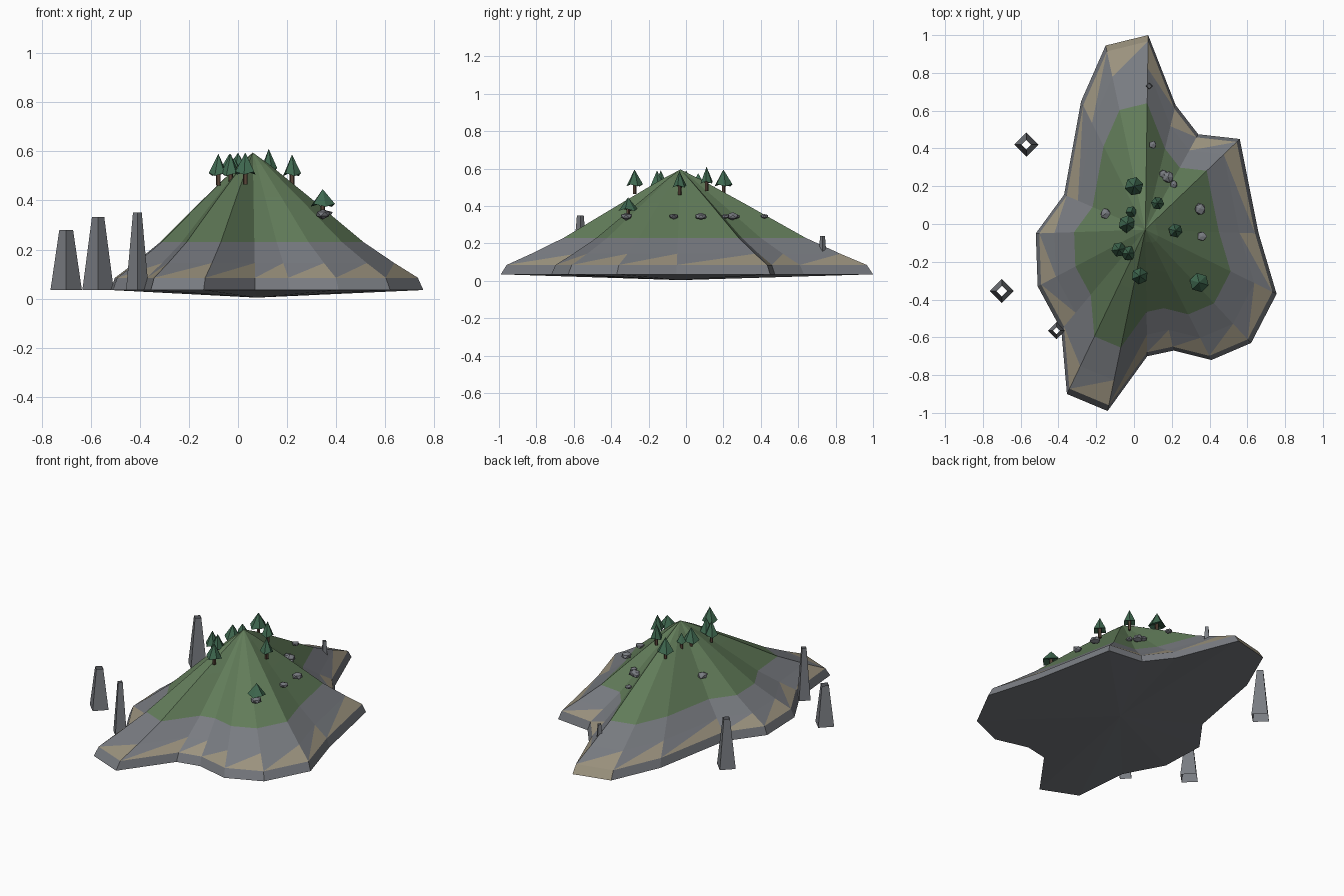
import bpy, bmesh, math, random
from mathutils import Vector

if "Cube" in bpy.data.objects:
    bpy.data.objects.remove(bpy.data.objects["Cube"])
random.seed(4)

def mat(name, r, g, b):
    m = bpy.data.materials.new(name)
    m.diffuse_color = (r, g, b, 1)
    m.use_nodes = True
    m.node_tree.nodes["Principled BSDF"].inputs["Base Color"].default_value = m.diffuse_color
    return m

GRASS = mat("grass", .12, .20, .10)
ROCK = mat("rock", .19, .20, .22)
SAND = mat("sand", .33, .29, .21)
LEAF = mat("leaf", .05, .14, .08)
WOOD = mat("wood", .10, .06, .04)

def finish(bm, name, mats):
    me = bpy.data.meshes.new(name)
    bm.to_mesh(me)
    bm.free()
    for m in mats:
        me.materials.append(m)
    ob = bpy.data.objects.new(name, me)
    bpy.context.collection.objects.link(ob)
    return ob

# Island: shoreline outline scaled toward the peak in rings
SHORE = [(.755, -.37), (.66, -.05), (.56, .45), (.34, .475), (.22, .63), (.075, 1),
         (-.15, .945), (-.28, .65), (-.37, .155), (-.52, -.05), (-.51, -.33),
         (-.385, -.56), (-.355, -.90), (-.14, -.99), (.07, -.70), (.21, -.67),
         (.41, -.72), (.62, -.63)]
PEAK = Vector((.06, -.03))
RINGS = [(1, .035), (.968, .085), (.83, .145), (.65, .23), (.33, .415), (.1, .545)]
n = len(SHORE)
bm = bmesh.new()
rings = []
for f, z in RINGS:
    pts = [PEAK + (Vector(p) - PEAK) * f for p in SHORE]
    rings.append([bm.verts.new((p.x, p.y, z)) for p in pts])
top = bm.verts.new((PEAK.x, PEAK.y, .595))
bottom = bm.verts.new((.075, -.03, .004))
for i in range(n):
    j = (i + 1) % n
    for k in range(len(rings) - 1):
        a, b = rings[k], rings[k + 1]
        if k == 0:
            f = bm.faces.new((a[i], a[j], b[j], b[i]))
            f.material_index = 2 if i == 5 else 1
            continue
        f1 = bm.faces.new((a[i], a[j], b[j]))
        f2 = bm.faces.new((a[i], b[j], b[i]))
        f1.material_index = 2 if k == 1 else (1 if k == 2 else 0)
        f2.material_index = 1 if k <= 2 else 0
    bm.faces.new((rings[-1][i], rings[-1][j], top))
    bm.faces.new((rings[0][j], rings[0][i], bottom)).material_index = 1
finish(bm, "island", [GRASS, ROCK, SAND])

# Sea stacks and the small post: open tapered four-sided shafts
def shaft(name, x, y, z0, z1, r0, r1):
    bm = bmesh.new()
    lo, hi = [[bm.verts.new((x + r * math.cos(i * math.pi / 2),
                             y + r * math.sin(i * math.pi / 2), z)) for i in range(4)]
              for r, z in ((r0, z0), (r1, z1))]
    for i in range(4):
        j = (i + 1) % 4
        bm.faces.new((lo[i], lo[j], hi[j], hi[i]))
    finish(bm, name, [ROCK])

shaft("sea_stack_north", -.57, .42, .035, .333, .064, .025)
shaft("sea_stack_west", -.70, -.355, .035, .28, .064, .028)
shaft("sea_stack_south", -.41, -.565, .035, .35, .046, .018)
shaft("shore_post", .08, .73, .15, .24, .02, .013)

# Trees: six-sided canopy with a slightly drooping skirt, on a trunk
def tree(idx, x, y, r, apex, h):
    bm = bmesh.new()
    tip = bm.verts.new((x, y, apex))
    hub = bm.verts.new((x, y, apex - h + .02))
    turn = random.uniform(0, 1)
    skirt = []
    for i in range(6):
        a = turn + i * math.pi / 3
        skirt.append(bm.verts.new((x + r * math.cos(a), y + r * math.sin(a),
                                   apex - h + (.012 if i % 2 else 0))))
    for i in range(6):
        j = (i + 1) % 6
        bm.faces.new((skirt[i], skirt[j], tip))
        bm.faces.new((skirt[j], skirt[i], hub))
    finish(bm, f"tree_canopy_{idx}", [LEAF])
    bpy.ops.mesh.primitive_cylinder_add(vertices=5, radius=.01, depth=.06,
                                        location=(x, y, apex - h - .01))
    ob = bpy.context.object
    ob.name = f"tree_trunk_{idx}"
    ob.data.materials.append(WOOD)

TREES = [(0, .20, .05, .595, .09), (-.015, .065, .03, .575, .06), (-.035, 0, .048, .59, .085),
         (-.08, -.135, .04, .59, .09), (-.03, -.155, .04, .59, .09),
         (.03, -.275, .045, .595, .09), (.125, .11, .035, .61, .09),
         (.22, -.035, .038, .587, .088), (.345, -.31, .052, .446, .072)]
for i, t in enumerate(TREES):
    tree(i, *t)

# Boulders: squashed, jittered low-poly lumps
ROCKS = [(.10, .42, .022), (.18, .25, .034), (.155, .265, .024), (.21, .21, .022),
         (-.15, .055, .032), (.36, -.065, .027), (.35, .08, .033), (.345, -.32, .034)]
for i, (x, y, r) in enumerate(ROCKS):
    bpy.ops.mesh.primitive_ico_sphere_add(subdivisions=1, radius=r, location=(x, y, .345))
    ob = bpy.context.object
    ob.name = f"boulder_{i}"
    ob.scale.z = .6
    for v in ob.data.vertices:
        v.co *= random.uniform(.85, 1.1)
    ob.data.materials.append(ROCK)
